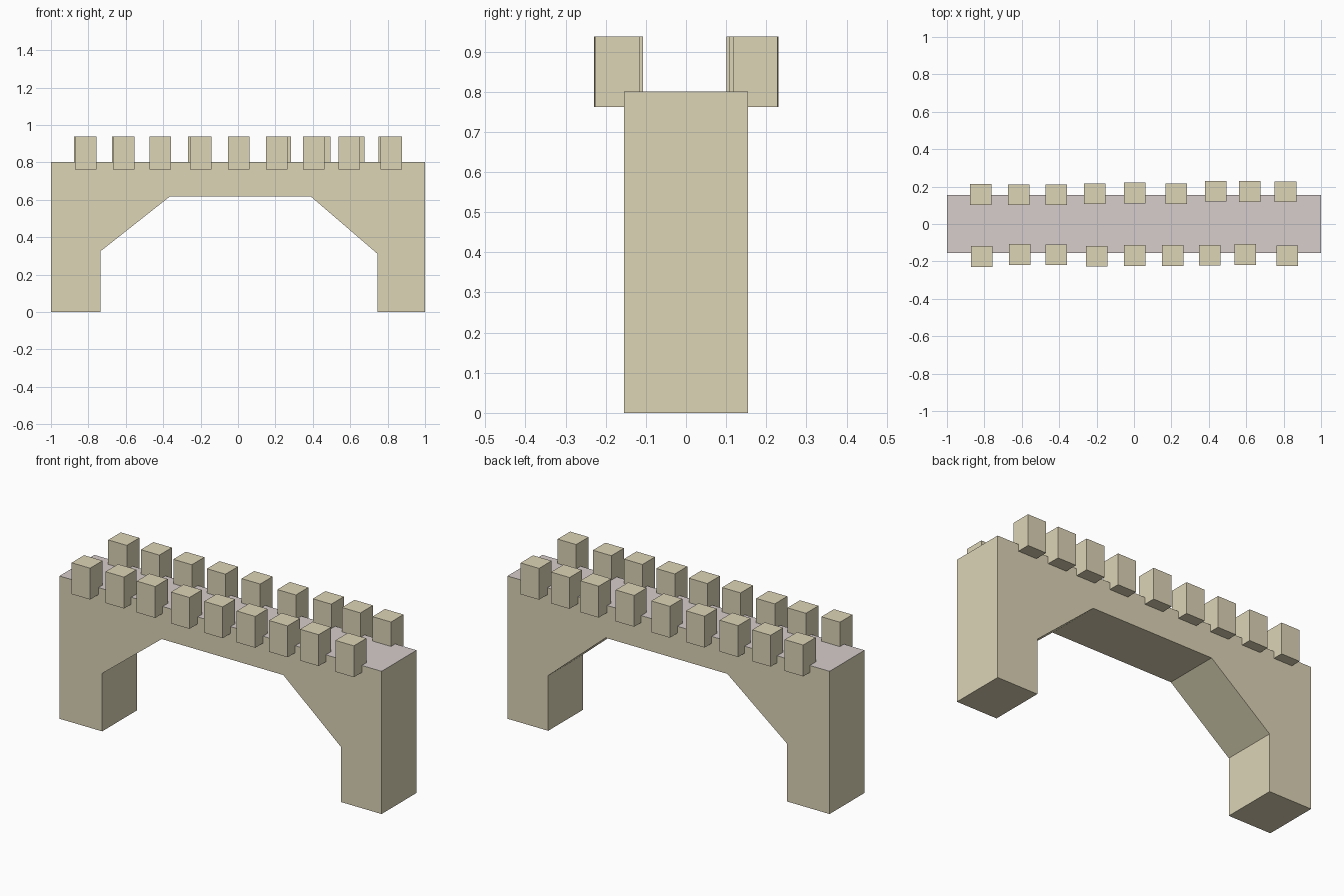
import bpy, bmesh
from mathutils import Matrix, Vector

if "Cube" in bpy.data.objects:
    bpy.data.objects.remove(bpy.data.objects["Cube"])


def material(name, color):
    m = bpy.data.materials.new(name)
    m.diffuse_color = (*color, 1)
    m.use_nodes = True
    m.node_tree.nodes["Principled BSDF"].inputs["Base Color"].default_value = m.diffuse_color
    return m


def finish(bm, name, mats):
    bmesh.ops.recalc_face_normals(bm, faces=bm.faces)
    mesh = bpy.data.meshes.new(name)
    bm.to_mesh(mesh)
    bm.free()
    for m in mats:
        mesh.materials.append(m)
    ob = bpy.data.objects.new(name, mesh)
    bpy.context.collection.objects.link(ob)
    return ob


stone = material("stone", (0.72, 0.66, 0.47))
paving = material("paving", (0.67, 0.61, 0.60))

# Bridge body: arch profile extruded front to back
HALF = 0.155
profile = [(-1, 0), (-0.735, 0), (-0.735, 0.325), (-0.365, 0.617), (0.39, 0.617),
           (0.747, 0.31), (0.747, 0), (1, 0), (1, 0.801), (-1, 0.801)]
bm = bmesh.new()
face = bm.faces.new([bm.verts.new((x, -HALF, z)) for x, z in profile])
ext = bmesh.ops.extrude_face_region(bm, geom=[face], use_keep_orig=True)
bmesh.ops.translate(bm, vec=(0, 2 * HALF, 0),
                    verts=[g for g in ext["geom"] if isinstance(g, bmesh.types.BMVert)])
# Paved deck is the top face
for f in bm.faces:
    if all(v.co.z > 0.8 for v in f.verts):
        f.material_index = 1
finish(bm, "bridge_body", [stone, paving])

# Battlement blocks: hand-placed (x, y) centres along both edges
SIZE = (0.115, 0.111, 0.176)
rows = {
    "front_merlon": [(-0.815, -0.174), (-0.612, -0.163), (-0.417, -0.165),
                     (-0.199, -0.173), (0.004, -0.168), (0.206, -0.168),
                     (0.406, -0.167), (0.596, -0.163), (0.82, -0.17)],
    "back_merlon": [(-0.82, 0.158), (-0.617, 0.157), (-0.415, 0.157),
                    (-0.21, 0.162), (0.003, 0.166), (0.227, 0.162),
                    (0.438, 0.175), (0.62, 0.174), (0.81, 0.173)],
}
for name, spots in rows.items():
    for i, (x, y) in enumerate(spots, 1):
        bm = bmesh.new()
        bmesh.ops.create_cube(bm, size=1, matrix=Matrix.Translation((x, y, 0.85))
                              @ Matrix.Diagonal(Vector((*SIZE, 1))))
        finish(bm, f"{name}_{i}", [stone])
